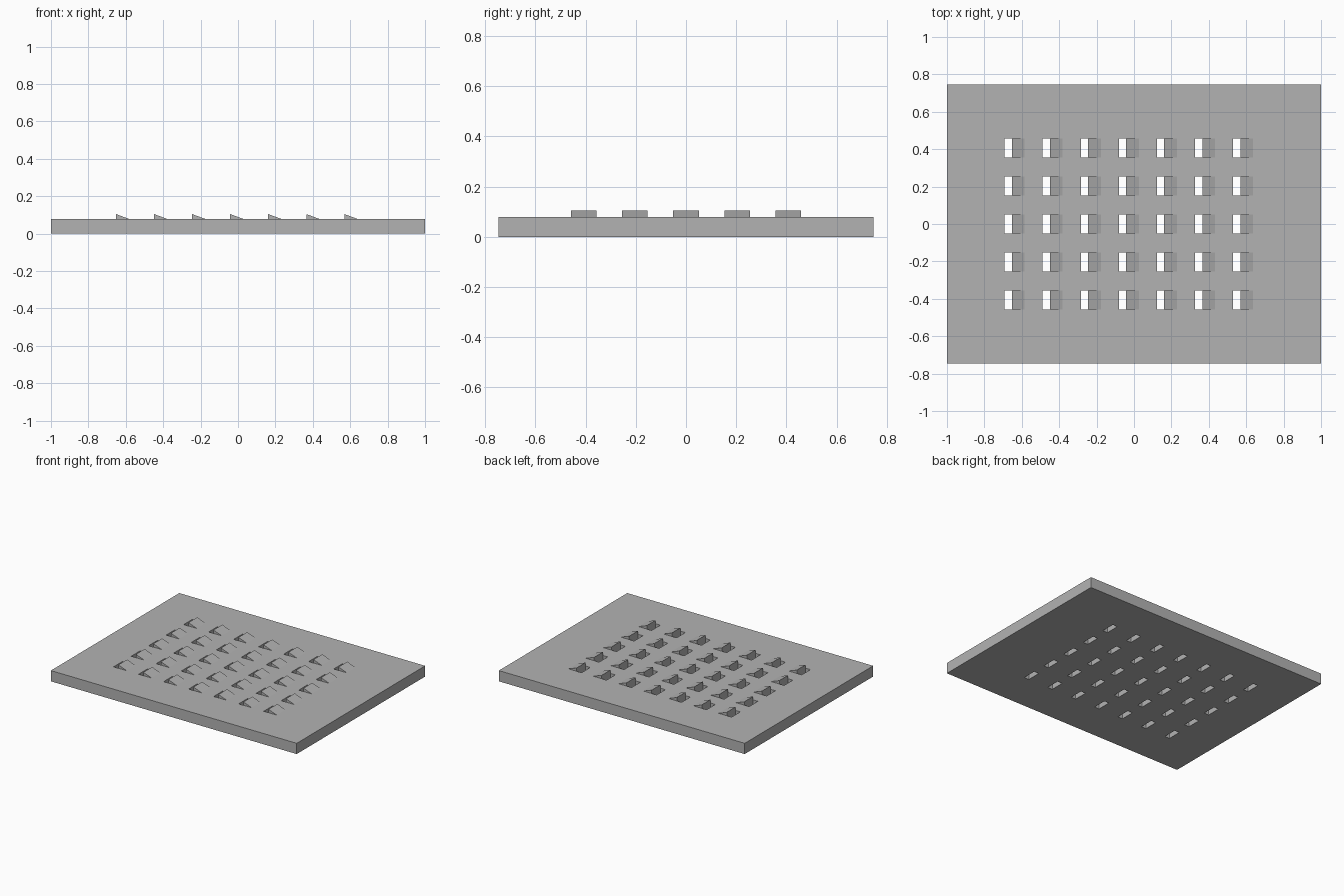
import bpy
import bmesh
from mathutils import Matrix, Vector

cube = bpy.data.objects.get("Cube")
if cube:
    bpy.data.objects.remove(cube, do_unlink=True)

HALF_Y, THICK, PEAK = 0.746, 0.079, 0.104
PITCH, SLOT_HALF = 0.2035, 0.051
SLOT_X, TIP_X, TOE_X = -0.081, -0.042, 0.026
CENTRES = [(c * PITCH, r * PITCH) for c in range(-3, 4) for r in range(-2, 3)]

grey = bpy.data.materials.new("plain_grey")
grey.use_nodes = True
grey.diffuse_color = (0.45, 0.45, 0.45, 1)
grey.node_tree.nodes["Principled BSDF"].inputs["Base Color"].default_value = (0.45, 0.45, 0.45, 1)


def add_box(bm, low, high):
    low, high = Vector(low), Vector(high)
    matrix = Matrix.Translation((low + high) / 2) @ Matrix.Diagonal((*(high - low), 1))
    bmesh.ops.create_cube(bm, size=1, matrix=matrix)


def finish(name, bm):
    bmesh.ops.recalc_face_normals(bm, faces=bm.faces)
    mesh = bpy.data.meshes.new(name)
    bm.to_mesh(mesh)
    bm.free()
    mesh.materials.append(grey)
    obj = bpy.data.objects.new(name, mesh)
    bpy.context.collection.objects.link(obj)
    return obj


# Base plate
bm = bmesh.new()
add_box(bm, (-1, -HALF_Y, 0), (1, HALF_Y, THICK))
plate = finish("vent_plate", bm)

# Through slots, cut in one pass
bm = bmesh.new()
for x, y in CENTRES:
    add_box(bm, (x + SLOT_X, y - SLOT_HALF, -0.1), (x + TIP_X, y + SLOT_HALF, 0.2))
cutter = finish("slot_cutter", bm)
cutter.hide_render = True
cut = plate.modifiers.new("slots", "BOOLEAN")
cut.operation, cut.solver, cut.object = "DIFFERENCE", "EXACT", cutter
bpy.context.view_layer.objects.active = plate
bpy.ops.object.modifier_apply(modifier=cut.name)
bpy.data.objects.remove(cutter, do_unlink=True)

# Sloping louver wedges beside the slots, open where they meet the plate
bm = bmesh.new()
for x, y in CENTRES:
    near, far = [
        [bm.verts.new((x + px, y + side, pz))
         for px, pz in ((TIP_X, THICK), (TIP_X, PEAK), (TOE_X, THICK))]
        for side in (-SLOT_HALF, SLOT_HALF)
    ]
    bm.faces.new(near)
    bm.faces.new(far[::-1])
    for i in range(2):
        bm.faces.new((near[i + 1], near[i], far[i], far[i + 1]))
finish("louver_wedges", bm)
